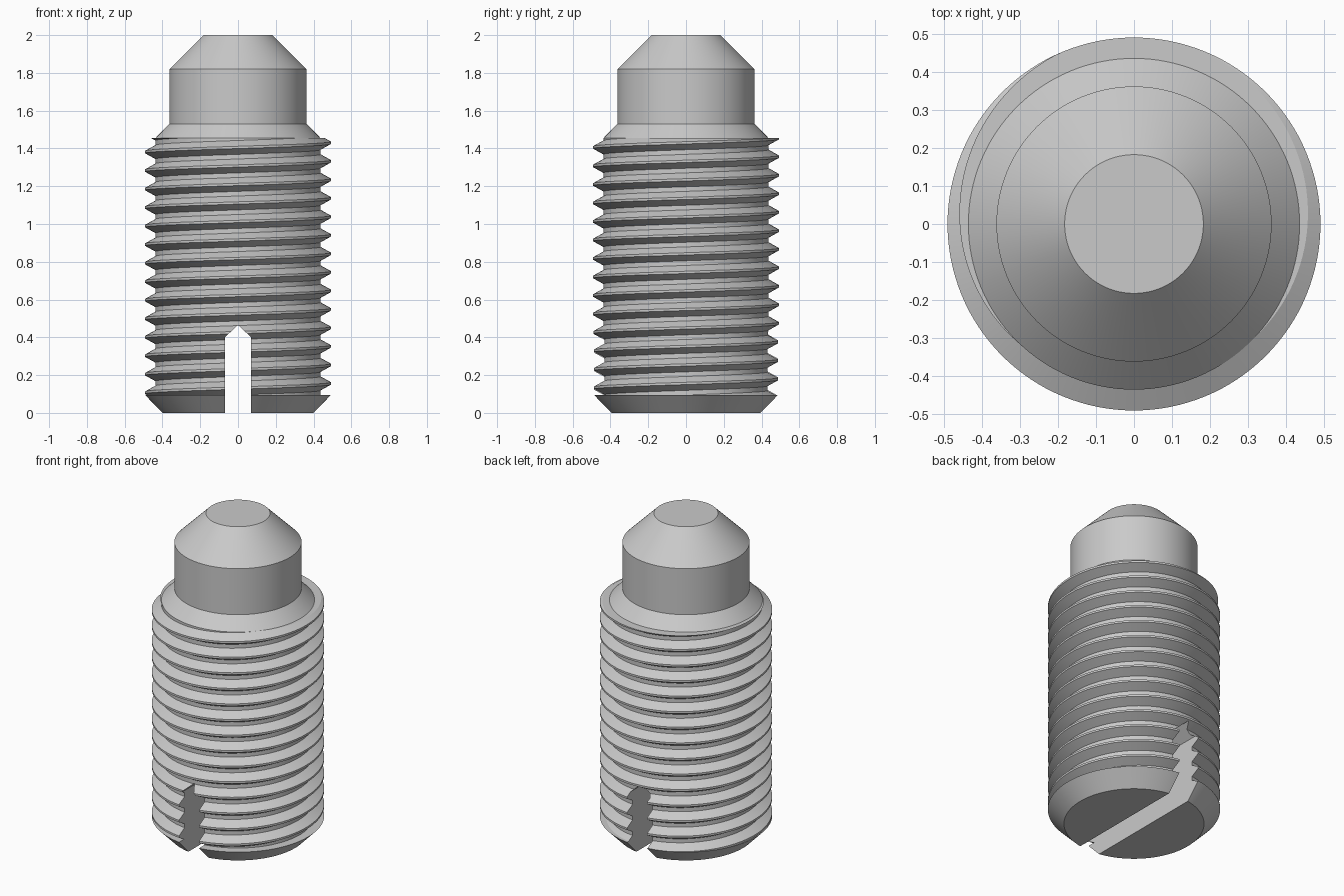
import bpy
import bmesh
import math

if "Cube" in bpy.data.objects:
    bpy.data.objects.remove(bpy.data.objects["Cube"], do_unlink=True)

SEGMENTS = 128
PITCH = 0.098
CREST_R, ROOT_R = 0.492, 0.437
CREST_W, FLANK_W = PITCH / 8, PITCH * 5 / 16   # axial widths of the thread form
THREAD_BOTTOM, THREAD_TOP = 0.095, 1.455
PHASE = 0.058                                  # crest height at angle zero

steel = bpy.data.materials.new("steel_grey")
steel.use_nodes = True
GREY = (0.59, 0.59, 0.59, 1)
steel.diffuse_color = GREY
steel.node_tree.nodes["Principled BSDF"].inputs["Base Color"].default_value = GREY


def thread_radius(z, turn):
    """Radius of the right-handed thread at a height and fraction of a turn."""
    offset = (z - PHASE - PITCH * turn) / PITCH
    distance = abs(offset - round(offset)) * PITCH
    t = (distance - CREST_W / 2) / FLANK_W
    return CREST_R + (ROOT_R - CREST_R) * min(max(t, 0), 1)


def thread_column(turn):
    """Crest and root corners of every winding, cut off at both thread ends."""
    points = []
    a, b = CREST_W / 2, CREST_W / 2 + FLANK_W
    for winding in range(-3, 17):
        for step in (-a, a, b, PITCH - b):
            z = PHASE + PITCH * (winding + turn) + step
            z = min(max(z, THREAD_BOTTOM), THREAD_TOP)
            points.append((thread_radius(z, turn), z))
    return points


def build_round(name, column):
    """Sweep a column of (radius, height) points round z and cap both ends."""
    bm = bmesh.new()
    columns = []
    for j in range(SEGMENTS + 1):
        turn = j / SEGMENTS
        ang = turn * math.tau
        columns.append([bm.verts.new((r * math.cos(ang), r * math.sin(ang), z))
                        for r, z in column(turn)])
    for left, right in zip(columns, columns[1:]):
        for k in range(len(left) - 1):
            bm.faces.new((left[k], right[k], right[k + 1], left[k + 1]))
    bmesh.ops.remove_doubles(bm, verts=bm.verts[:], dist=0.00002)
    rims = [e for e in bm.edges if e.is_boundary]
    bmesh.ops.holes_fill(bm, edges=rims, sides=0)
    bmesh.ops.recalc_face_normals(bm, faces=bm.faces[:])
    return finish(name, bm)


def finish(name, bm):
    mesh = bpy.data.meshes.new(name)
    bm.to_mesh(mesh)
    bm.free()
    mesh.materials.append(steel)
    obj = bpy.data.objects.new(name, mesh)
    bpy.context.collection.objects.link(obj)
    return obj


def activate(obj):
    bpy.ops.object.select_all(action='DESELECT')
    obj.select_set(True)
    bpy.context.view_layer.objects.active = obj


# Threaded body with a chamfer at each end
body = build_round("threaded_body", lambda turn: (
    [(0.40, 0), (CREST_R, THREAD_BOTTOM)] + thread_column(turn)
    + [(ROOT_R, THREAD_TOP), (0.363, 1.53)]))

# Plain cylindrical tip with a conical end
tip = build_round("pilot_tip", lambda turn: [
    (0.363, 1.53), (0.363, 1.82), (0.183, 2.0)])

# Driver slot across the bottom, with a pointed roof
bm = bmesh.new()
outline = [(-0.07, -0.1), (0.07, -0.1), (0.07, 0.4), (0, 0.465), (-0.07, 0.4)]
face = bm.faces.new([bm.verts.new((x, -0.7, z)) for x, z in outline])
extruded = bmesh.ops.extrude_face_region(bm, geom=[face])
moved = [v for v in extruded["geom"] if isinstance(v, bmesh.types.BMVert)]
bmesh.ops.translate(bm, verts=moved, vec=(0, 1.4, 0))
bmesh.ops.recalc_face_normals(bm, faces=bm.faces[:])
cutter = finish("slot_cutter", bm)
cutter.hide_render = True

slot = body.modifiers.new("driver_slot", 'BOOLEAN')
slot.operation = 'DIFFERENCE'
slot.solver = 'EXACT'
slot.object = cutter
activate(body)
bpy.ops.object.modifier_apply(modifier=slot.name)
bpy.data.objects.remove(cutter, do_unlink=True)

# Smooth round surfaces, crisp thread edges
for part in (body, tip):
    activate(part)
    bpy.ops.object.shade_smooth_by_angle(angle=math.radians(25))
